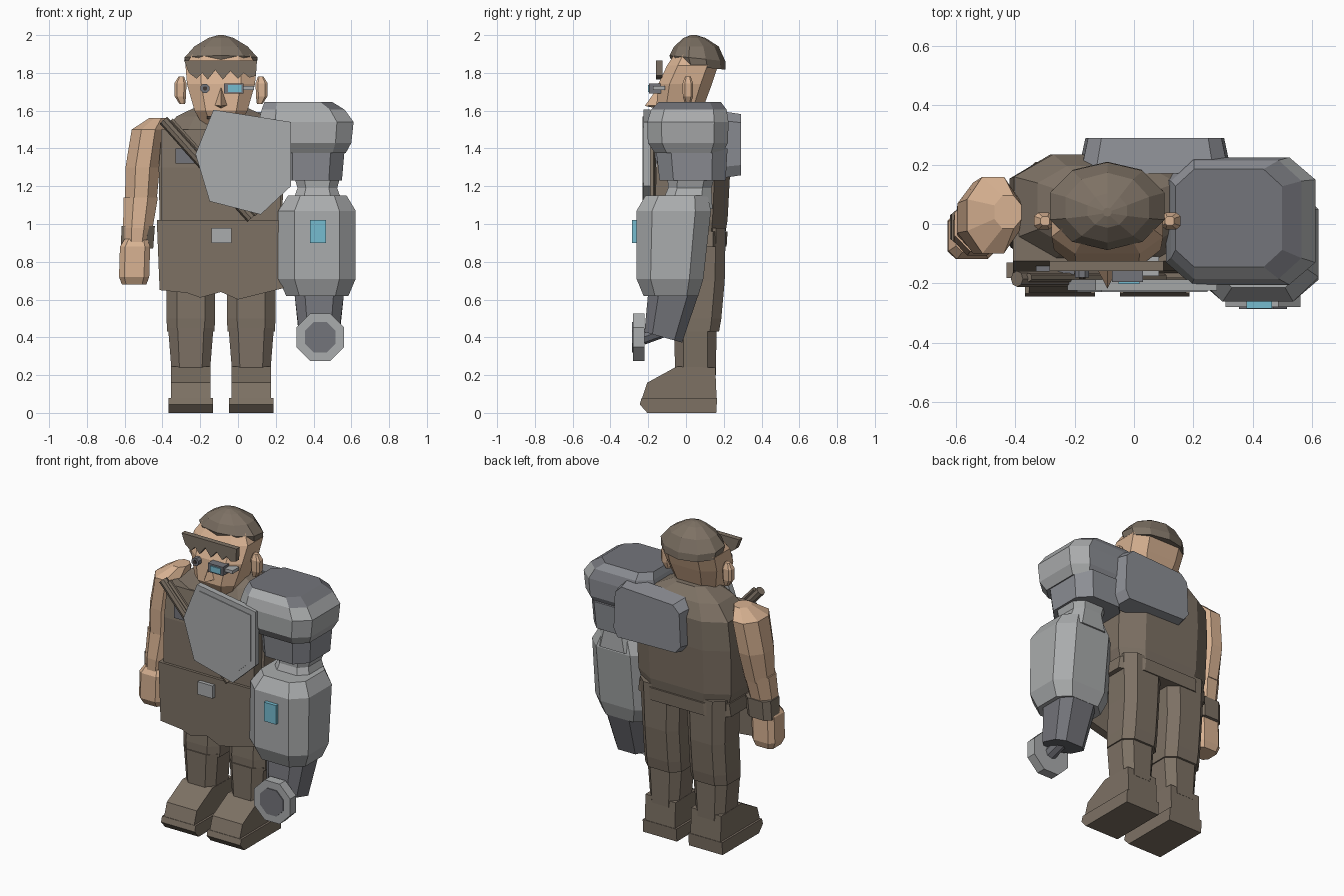
import bpy, bmesh, math
from mathutils import Vector

if "Cube" in bpy.data.objects:
    bpy.data.objects.remove(bpy.data.objects["Cube"])


def srgb(r, g, b):
    return [((c / 255 + 0.055) / 1.055) ** 2.4 for c in (r, g, b)] + [1.0]


def material(name, rgb):
    m = bpy.data.materials.new(name)
    m.diffuse_color = srgb(*rgb)
    m.use_nodes = True
    m.node_tree.nodes["Principled BSDF"].inputs["Base Color"].default_value = m.diffuse_color
    return m


BROWN = material("brown cloth", (125, 113, 100))
DARK = material("dark brown", (66, 57, 51))
SKIN = material("skin", (216, 178, 146))
LIGHT = material("light metal", (170, 172, 173))
MID = material("mid metal", (140, 142, 148))
STEEL = material("dark metal", (116, 117, 123))
TEAL = material("teal glass", (118, 188, 208))


def build(name, verts, faces, mat):
    bm = bmesh.new()
    vs = [bm.verts.new(v) for v in verts]
    for f in faces:
        bm.faces.new([vs[i] for i in f])
    bmesh.ops.recalc_face_normals(bm, faces=bm.faces)
    me = bpy.data.meshes.new(name)
    bm.to_mesh(me)
    bm.free()
    me.materials.append(mat)
    ob = bpy.data.objects.new(name, me)
    bpy.context.collection.objects.link(ob)
    return ob


def skin_rings(name, rings, mat):
    """Join equal-sized vertex rings and cap both ends."""
    n = len(rings[0])
    faces = [list(range(n)), list(range((len(rings) - 1) * n, len(rings) * n))]
    for k in range(len(rings) - 1):
        for i in range(n):
            j = (i + 1) % n
            faces.append([k * n + i, k * n + j, (k + 1) * n + j, (k + 1) * n + i])
    return build(name, [p for r in rings for p in r], faces, mat)


def loft(name, rings, mat, chamfer=0.42, sides=0):
    """Stack of sections (cx, cy, z, rx, ry): chamfered boxes or regular polygons."""
    if sides:
        unit = [(math.cos(2 * math.pi * (i + .5) / sides), math.sin(2 * math.pi * (i + .5) / sides))
                for i in range(sides)]
    else:
        k = 1 - chamfer
        unit = [(1, -k), (1, k), (k, 1), (-k, 1), (-1, k), (-1, -k), (-k, -1), (k, -1)]
    return skin_rings(name, [[(cx + u * rx, cy + v * ry, z) for u, v in unit]
                             for cx, cy, z, rx, ry in rings], mat)


def plate(name, pts, y0, y1, mat, inset=0.0):
    """Front outline (x, z) given depth; inset shrinks the front face."""
    cx = sum(p[0] for p in pts) / len(pts)
    cz = sum(p[1] for p in pts) / len(pts)
    s = 1 - inset
    return skin_rings(name, [[(cx + (x - cx) * s, y0, cz + (z - cz) * s) for x, z in pts],
                             [(x, y1, z) for x, z in pts]], mat)


def side_prism(name, pts, x0, x1, mat):
    """Side outline (y, z) given width."""
    return skin_rings(name, [[(x, y, z) for y, z in pts] for x in (x0, x1)], mat)


def rect(x0, x1, z0, z1):
    return [(x0, z0), (x1, z0), (x1, z1), (x0, z1)]


def octagon(cx, cz, r):
    return [(cx + r * math.cos(math.pi * (i + .5) / 4), cz + r * math.sin(math.pi * (i + .5) / 4))
            for i in range(8)]


def rod(name, a, b, r, mat, n=8):
    a, b = Vector(a), Vector(b)
    q = (b - a).to_track_quat('Z', 'Y')
    ring = [q @ Vector((r * math.cos(2 * math.pi * i / n), r * math.sin(2 * math.pi * i / n), 0))
            for i in range(n)]
    return skin_rings(name, [[p + v for v in ring] for p in (a, b)], mat)


CX = -0.09  # body centre line

# Legs and boots
for side, s in (("left", -1), ("right", 1)):
    x = CX + s * 0.16
    side_prism(side + "_sole", [(-.205, 0), (-.245, .045), (-.235, .08), (.165, .08), (.16, 0)],
               x - .118, x + .118, BROWN)
    side_prism(side + "_boot", [(-.232, .08), (-.205, .16), (-.05, .245), (.155, .24), (.162, .08)],
               x - .105, x + .105, BROWN)
    loft(side + "_shin", [(x, .05, .2, .1, .108), (x, .05, .45, .12, .112)], BROWN)
    loft(side + "_trouser", [(x, .06, .43, .126, .115), (x, .065, .5, .128, .122),
                             (x, .08, .7, .128, .125), (x, .09, .98, .14, .12)], BROWN)

# Torso and clothing
loft("torso", [(CX, .03, .9, .29, .17), (CX, .03, 1.02, .325, .19), (CX, .04, 1.3, .33, .195),
               (CX, .055, 1.48, .315, .18), (CX, .06, 1.57, .235, .135), (CX, .05, 1.63, .11, .08)], BROWN)
loft("tunic_hem", [(CX, .04, .88, .325, .175), (CX, .04, .96, .315, .18)], BROWN)
side_prism("chest_front", [(-.165, 1.0), (-.158, 1.3), (-.125, 1.5), (-.03, 1.5), (-.03, 1.0)],
           -.408, .225, BROWN)
plate("apron", [(-.43, 1.02), (-.415, .65), (-.27, .635), (-.2, .61), (-.09, .64), (0, .6),
                (.16, .64), (.24, .66), (.25, 1.02)], -.182, -.13, BROWN)
plate("belt_buckle", rect(-.14, -.035, .9, .98), -.205, -.18, LIGHT)
plate("chest_badge", rect(-.33, -.2, 1.32, 1.4), -.17, -.14, STEEL)

# Slung handle with its broad metal head
rod("handle", (-.395, -.185, 1.55), (.07, -.185, 1.03), .027, BROWN)
rod("handle_strap", (-.355, -.18, 1.55), (.1, -.18, 1.05), .015, BROWN, 6)
head_shape = [(-.13, 1.605), (.28, 1.54), (.28, 1.2), (.12, 1.05), (-.15, 1.12), (-.225, 1.37)]
plate("metal_head", head_shape, -.225, -.188, LIGHT)
plate("metal_head_face", [(.03 + (x - .03) * .87, 1.335 + (z - 1.335) * .87) for x, z in head_shape],
      -.23, -.224, LIGHT)

# Head
loft("head", [(CX, -.02, 1.53, .1, .1), (CX, -.037, 1.6, .14, .122), (CX, -.005, 1.74, .18, .142),
              (CX, .035, 1.84, .188, .135), (CX, .05, 1.9, .15, .11)], SKIN)
build("nose", [(CX, -.13, 1.75), (CX - .045, -.13, 1.63), (CX + .045, -.13, 1.63), (CX, -.218, 1.625),
               (CX, -.1, 1.6)], [(0, 1, 3), (0, 3, 2), (1, 4, 3), (3, 4, 2), (0, 2, 4), (0, 4, 1)], SKIN)
plate("mouth", rect(-.165, -.11, 1.555, 1.572), -.157, -.12, DARK)

# Cap: lower edge dips towards the back
cap = loft("cap", [(CX, .07, 1.82, .195, .14), (CX, .06, 1.865, .203, .148), (CX, .055, 1.94, .148, .118),
                   (CX, .045, 1.985, .07, .058), (CX, .04, 2.0, .015, .015)], BROWN, sides=10)
for v in cap.data.vertices:
    if v.co.z < 1.9:
        v.co.z += .012 - .1 * (v.co.y - .06)
for side, s in (("left", -1), ("right", 1)):
    x = CX + s * .215
    loft(side + "_ear", [(x - s * .01, .01, 1.635, .015, .015), (x, .01, 1.675, .03, .027),
                         (x, .01, 1.745, .032, .028), (x - s * .005, .01, 1.78, .015, .015)], SKIN)

# Visor with a jagged lower edge, and the eyes
plate("visor", [(-.285, 1.865), (.1, 1.865), (.095, 1.785), (.06, 1.775), (.03, 1.8), (-.0, 1.77),
                (-.04, 1.81), (-.08, 1.765), (-.12, 1.815), (-.16, 1.765), (-.19, 1.8), (-.22, 1.77),
                (-.26, 1.8)], -.158, -.125, BROWN)
plate("left_eye", octagon(-.175, 1.718, .026), -.18, -.13, STEEL)
plate("left_pupil", octagon(-.175, 1.718, .012), -.185, -.18, DARK)
plate("eyepiece", rect(-.075, .03, 1.69, 1.745), -.195, -.12, STEEL)
plate("eyepiece_lens", rect(-.053, .018, 1.698, 1.735), -.202, -.195, TEAL)
plate("eyepiece_arm", rect(.03, .085, 1.71, 1.73), -.175, -.11, LIGHT)

# Bare arm
loft("upper_arm", [(-.425, .04, 1.56, .05, .06), (-.475, .03, 1.5, .095, .14),
                   (-.505, .02, 1.3, .098, .13), (-.515, 0, 1.11, .09, .098)], SKIN, sides=8)
loft("forearm", [(-.515, 0, 1.14, .098, .1), (-.53, -.025, .98, .085, .088),
                 (-.54, -.035, .86, .07, .072)], SKIN, sides=8)
loft("wrist_wrap", [(-.535, -.01, .87, .086, .068), (-.528, -.01, .99, .088, .075)], BROWN)
loft("hand", [(-.55, -.035, .68, .065, .06), (-.55, -.04, .72, .08, .078), (-.545, -.04, .88, .08, .078),
              (-.54, -.035, .92, .06, .06)], SKIN, chamfer=.35)

# Armoured shoulder and back plate
loft("shoulder_lower", [(.385, .035, 1.23, .165, .175), (.39, .03, 1.4, .175, .19)], MID)
shoulder = loft("shoulder_armour", [(.37, .015, 1.375, .2, .18), (.36, .01, 1.43, .24, .212),
                                    (.36, .01, 1.54, .252, .215), (.345, .015, 1.605, .22, .2),
                                    (.32, .02, 1.645, .18, .165)], MID, chamfer=.35)
# Lighter outer and front band, darker top
shoulder.data.materials.append(LIGHT)
shoulder.data.materials.append(STEEL)
for p in shoulder.data.polygons:
    if p.normal.z > .8:
        p.material_index = 2
    elif p.normal.x > .3 or p.normal.y < -.6:
        p.material_index = 1
plate("back_plate", [(-.19, 1.3), (-.15, 1.25), (.3, 1.24), (.33, 1.3), (.32, 1.55), (.27, 1.6),
                     (-.13, 1.58), (-.18, 1.53)], .29, .17, MID, .1)

# Mechanical arm
loft("arm_joint", [(.42, .0, 1.08, .145, .14), (.42, .02, 1.19, .105, .115), (.42, .03, 1.28, .13, .13)],
     LIGHT)
loft("gauntlet", [(.42, -.08, .62, .165, .145), (.418, -.085, .71, .205, .177),
                  (.418, -.065, 1.07, .205, .197), (.42, -.05, 1.15, .155, .165)], LIGHT)
plate("gauntlet_window", rect(.38, .465, .9, 1.02), -.285, -.25, TEAL)
fist = loft("mechanical_fist", [(.43, -.12, .4, .105, .1), (.43, -.065, .64, .132, .135)], STEEL)
for v in fist.data.vertices:  # sloping lower end
    if v.co.z < .5:
        v.co.z -= .28 * (v.co.y + .12)
plate("round_plate", octagon(.435, .4, .137), -.28, -.22, LIGHT)
plate("round_plate_centre", octagon(.435, .4, .088), -.286, -.278, STEEL)
rod("round_plate_axle", (.435, -.23, .4), (.43, -.12, .44), .04, STEEL)
